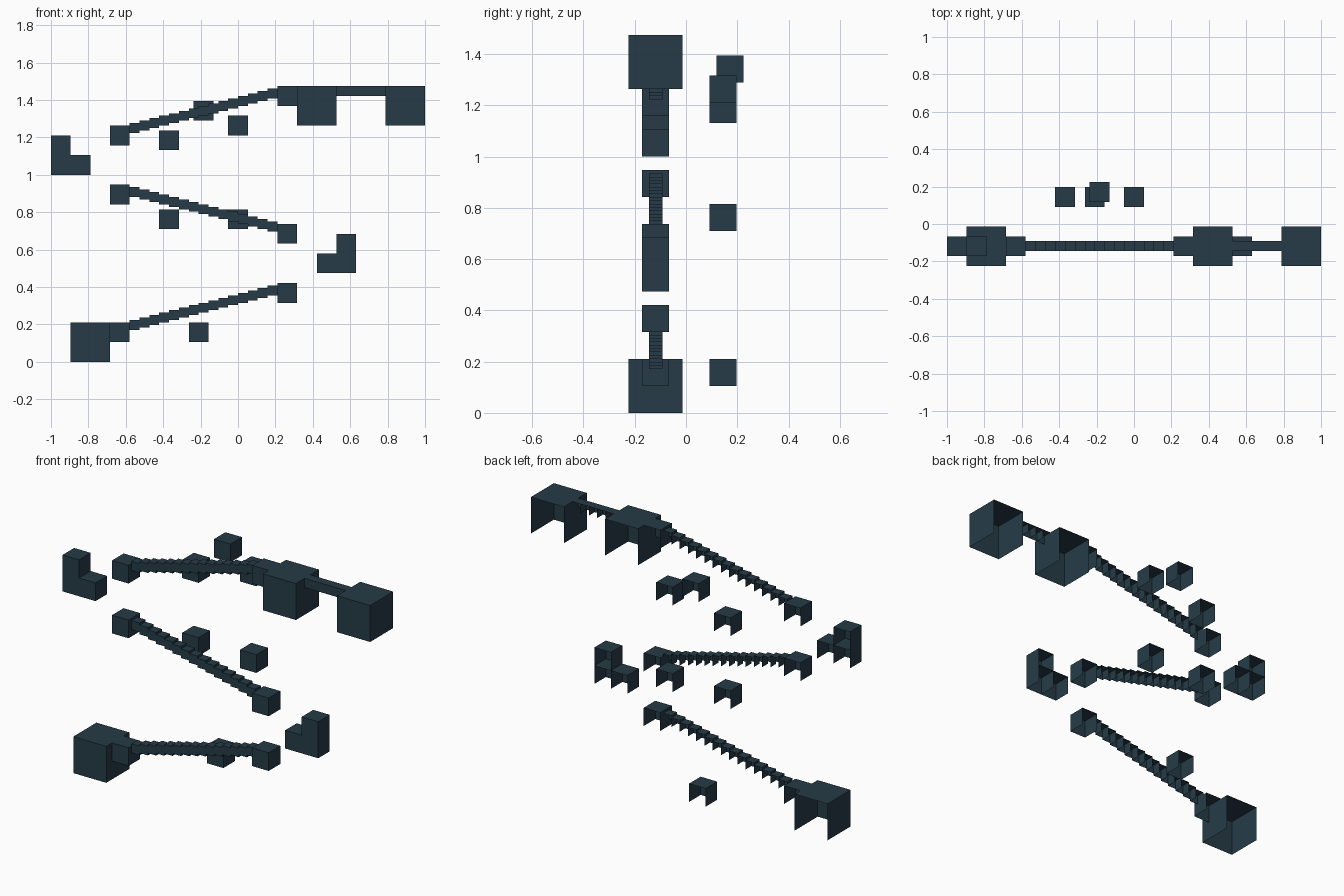
import bpy
import bmesh

if "Cube" in bpy.data.objects:
    bpy.data.objects.remove(bpy.data.objects["Cube"])

U = 2 / 38          # grid unit of the level blocks
ROW = -2.25         # centre depth of the main path, in units

slate = bpy.data.materials.new("dark slate teal")
slate.diffuse_color = (0.019, 0.044, 0.063, 1)
slate.use_nodes = True
slate.node_tree.nodes["Principled BSDF"].inputs["Base Color"].default_value = slate.diffuse_color


def shells(name, blocks):
    """Blocks (x, z_bottom, size, y_centre), open at the back and underneath."""
    bm = bmesh.new()
    for x, z, s, yc in blocks:
        y0, y1 = yc - s / 2, yc + s / 2
        v = {(i, j, k): bm.verts.new((xx * U, yy * U, zz * U))
             for i, xx in enumerate((x, x + s))
             for j, yy in enumerate((y0, y1))
             for k, zz in enumerate((z, z + s))}
        for quad in (
            [(0, 0, 0), (1, 0, 0), (1, 0, 1), (0, 0, 1)],   # front
            [(1, 0, 0), (1, 1, 0), (1, 1, 1), (1, 0, 1)],   # right
            [(0, 1, 0), (0, 0, 0), (0, 0, 1), (0, 1, 1)],   # left
            [(0, 0, 1), (1, 0, 1), (1, 1, 1), (0, 1, 1)],   # top
        ):
            bm.faces.new([v[q] for q in quad])
    me = bpy.data.meshes.new(name)
    bm.to_mesh(me)
    bm.free()
    me.materials.append(slate)
    ob = bpy.data.objects.new(name, me)
    bpy.context.collection.objects.link(ob)


# Large platforms
shells("start_platform", [(-17, 0, 4, ROW)])
shells("upper_platform", [(6, 24, 4, ROW)])
shells("goal_platform", [(15, 24, 4, ROW)])

# Three ramps: end blocks joined by fifteen small steps
for name, left_top, right_top in (("lower", 4, 8), ("middle", 18, 14), ("upper", 24, 28)):
    shells(name + "_ramp_ends",
           [(-13, left_top - 2, 2, ROW), (4, right_top - 2, 2, ROW)])
    rise = (right_top - left_top) / 16
    shells(name + "_ramp_steps",
           [(-11 + i, left_top + rise * (i + 1) - 1, 1, ROW) for i in range(15)])

# Flat bridge between the upper platforms
shells("bridge", [(10 + i, 27, 1, ROW) for i in range(5)])

# L-shaped corner stops
shells("left_corner_stop", [(-19, 19, 2, ROW), (-19, 21, 2, ROW), (-17, 19, 2, ROW)])
shells("right_corner_stop", [(10, 9, 2, ROW), (10, 11, 2, ROW), (8, 9, 2, ROW)])

# Floating blocks behind the path
shells("lower_floating_block", [(-5, 2, 2, 2.75)])
shells("middle_floating_blocks", [(-8, 13.5, 2, 2.75), (-1, 13.5, 2, 2.75)])
shells("upper_floating_blocks",
       [(-8, 21.5, 2, 2.75), (-1, 23, 2, 2.75), (-4.5, 24.5, 2, 3.25)])
